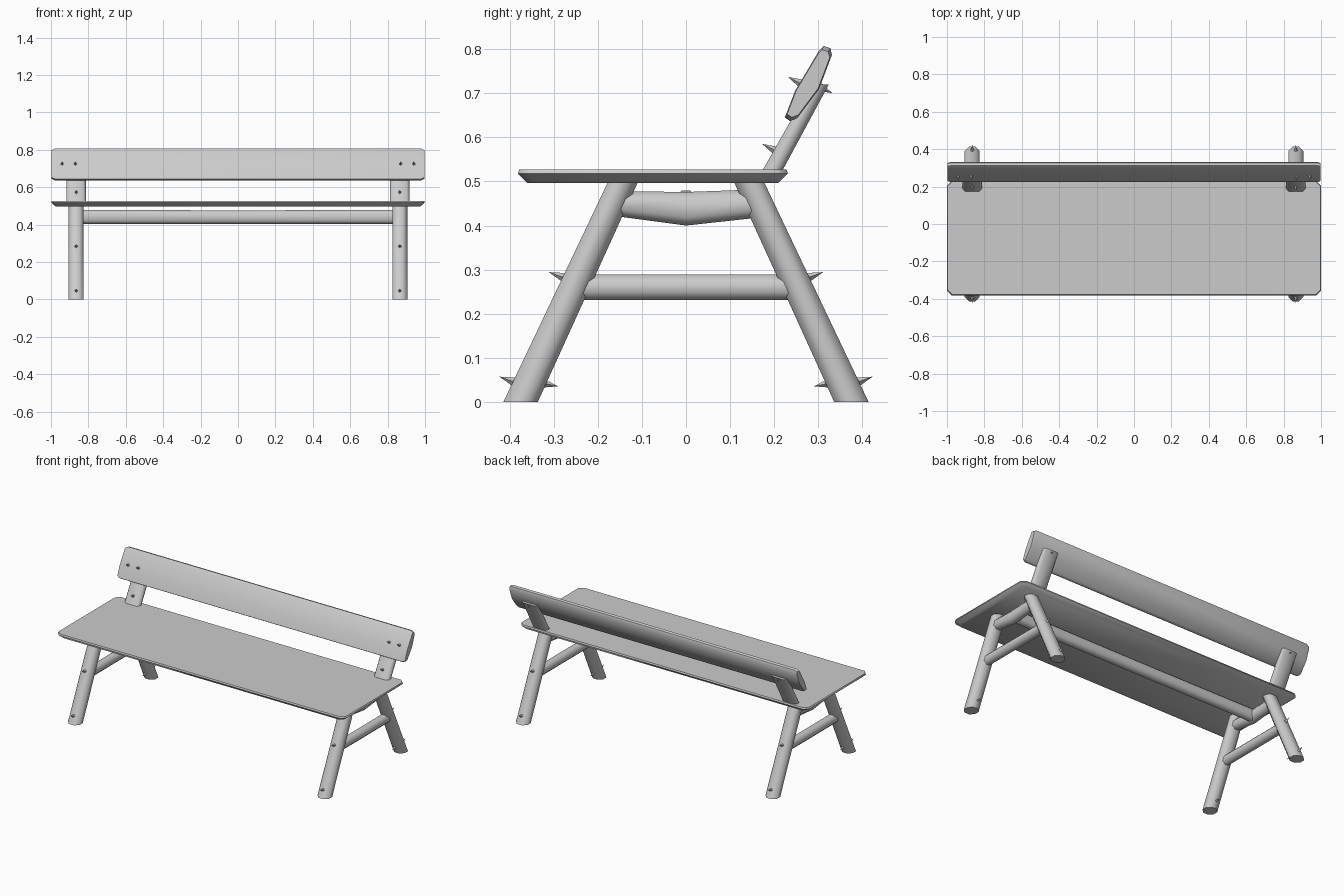
import bpy, bmesh, math
from mathutils import Vector

if "Cube" in bpy.data.objects:
    bpy.data.objects.remove(bpy.data.objects["Cube"])


def loft(name, rings):
    """Skin equal-length rings of points into a closed, softly shaded solid."""
    bm = bmesh.new()
    rows = [[bm.verts.new(p) for p in ring] for ring in rings]
    n = len(rows[0])
    for a, b in zip(rows, rows[1:]):
        for i in range(n):
            j = (i + 1) % n
            bm.faces.new((a[i], a[j], b[j], b[i]))
    bm.faces.new(rows[0])
    bm.faces.new(rows[-1])
    bmesh.ops.recalc_face_normals(bm, faces=bm.faces)
    me = bpy.data.meshes.new(name)
    bm.to_mesh(me)
    bm.free()
    ob = bpy.data.objects.new(name, me)
    bpy.context.collection.objects.link(ob)
    bpy.ops.object.select_all(action='DESELECT')
    ob.select_set(True)
    bpy.context.view_layer.objects.active = ob
    bpy.ops.object.shade_smooth_by_angle(angle=math.radians(50))
    return ob


def section(w, h, c=0.3):
    """Chamfered rectangle, eight points; c is the corner cut as a fraction."""
    a, b = w / 2, h / 2
    k = min(a, b) * 2 * c
    return [(a, k - b), (a, b - k), (a - k, b), (k - a, b),
            (-a, b - k), (-a, k - b), (k - a, -b), (a - k, -b)]


def beam(name, axis, stations, c=0.3):
    """Beam along an axis; each station is (centre, width, height)."""
    rings = []
    for p, w, h in stations:
        ring = []
        for u, v in section(w, h, c):
            off = {'x': (0, u, v), 'y': (u, 0, v), 'z': (u, v, 0)}[axis]
            ring.append(Vector(p) + Vector(off))
        rings.append(ring)
    return loft(name, rings)


def peg(name, pos, direction):
    """Small pointed peg standing out of a joint."""
    d = Vector(direction).normalized()
    bpy.ops.mesh.primitive_cone_add(vertices=4, radius1=0.013, radius2=0, depth=0.045,
                                    location=pos)
    ob = bpy.context.object
    ob.name = name
    ob.rotation_euler = d.to_track_quat('Z', 'Y').to_euler()


# Seat plank: cut corners, underside tapered inward
beam("seat", 'z', [((0, -0.075, 0.497), 1.95, 0.57),
                   ((0, -0.075, 0.518), 1.998, 0.612),
                   ((0, -0.075, 0.527), 1.992, 0.606)], 0.04)

# Back board: slightly bowed leaning profile run along x with softened ends
profile = [(0.224, 0.645), (0.236, 0.637), (0.252, 0.643), (0.302, 0.71),
           (0.331, 0.787), (0.327, 0.802), (0.312, 0.807), (0.302, 0.797),
           (0.247, 0.705)]
cy, cz = 0.278, 0.722
loft("back_board", [[(x, cy + (y - cy) * s, cz + (z - cz) * s) for y, z in profile]
                    for x, s in ((-0.997, 0.9), (-0.98, 1), (0.98, 1), (0.997, 0.9))])

# Long rail under the seat joining both end frames
beam("long_rail", 'x', [((-0.87, 0, 0.442), 0.05, 0.075),
                        ((0, 0, 0.44), 0.055, 0.072),
                        ((0.87, 0, 0.442), 0.05, 0.075)])

for side, s in (("left", -1), ("right", 1)):
    x = s * 0.865
    # Splayed legs
    for end, e in (("front", -1), ("back", 1)):
        beam(f"{end}_leg_{side}", 'z', [((x, e * 0.375, 0), 0.08, 0.078),
                                       ((x, e * 0.14, 0.505), 0.08, 0.068)])
        # Pegs in the foot and at the stretcher joint
        peg(f"{end}_foot_peg_{side}", (x, e * 0.402, 0.05), (0, e, 0.35))
        peg(f"{end}_foot_inner_peg_{side}", (x, e * 0.312, 0.04), (0, -e, -0.2))
        peg(f"{end}_stretcher_peg_{side}", (x, e * 0.29, 0.287), (0, e, 0.35))

    # Cross pieces between the legs
    beam(f"stretcher_{side}", 'y', [((x, -0.25, 0.26), 0.055, 0.058),
                                    ((x, 0.25, 0.26), 0.055, 0.058)])
    beam(f"top_brace_{side}", 'y', [((x, -0.165, 0.45), 0.06, 0.056),
                                    ((x, 0, 0.438), 0.06, 0.076),
                                    ((x, 0.165, 0.45), 0.06, 0.064)])

    # Leaning post that carries the back board
    beam(f"back_post_{side}", 'z', [((x, 0.185, 0.505), 0.102, 0.046),
                                    ((x, 0.304, 0.72), 0.102, 0.04)])
    peg(f"post_peg_{side}", (x, 0.193, 0.575), (0, -1, 0.5))
    for i, px in enumerate((0.87, 0.94)):
        peg(f"board_front_peg_{side}_{i}", (s * px, 0.251, 0.727), (0, -1, 0.5))
    peg(f"board_back_peg_{side}", (x, 0.312, 0.71), (0, 1, -0.5))
